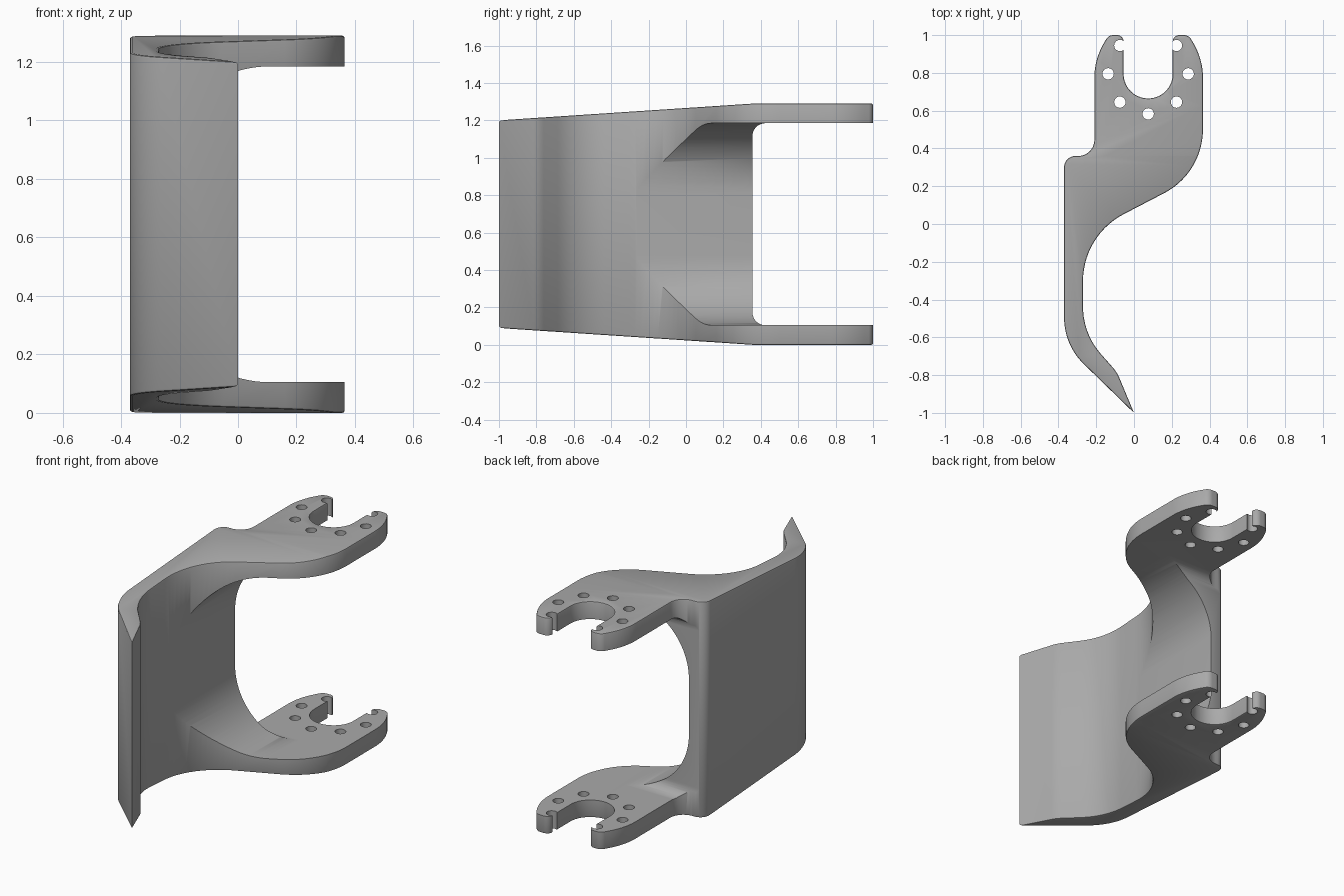
import bpy, bmesh, math
from mathutils import Vector

if "Cube" in bpy.data.objects:
    bpy.data.objects.remove(bpy.data.objects["Cube"], do_unlink=True)

HEIGHT = 1.29
MID = HEIGHT / 2


def rounded(corners, steps=14):
    """Polygon from (u, v, radius) corners, each replaced by a tangent arc."""
    points = []
    for i, (u, v, r) in enumerate(corners):
        here = Vector((u, v))
        if r == 0:
            points.append(here)
            continue
        a = (Vector(corners[i - 1][:2]) - here).normalized()
        b = (Vector(corners[(i + 1) % len(corners)][:2]) - here).normalized()
        half = a.angle(b) / 2
        centre = here + (a + b).normalized() * r / math.sin(half)
        start = here + a * r / math.tan(half) - centre
        end = here + b * r / math.tan(half) - centre
        sweep = math.pi - 2 * half
        for k in range(steps + 1):
            t = k / steps
            arc = start * math.sin((1 - t) * sweep) + end * math.sin(t * sweep)
            points.append(centre + arc / math.sin(sweep))
    return points


def prism(name, points, axis, low, high):
    """Extrude a closed outline along one axis."""
    place = {"x": lambda p, t: (t, p[0], p[1]),
             "y": lambda p, t: (p[0], t, p[1]),
             "z": lambda p, t: (p[0], p[1], t)}[axis]
    bm = bmesh.new()
    rings = [[bm.verts.new(place(p, t)) for p in points] for t in (low, high)]
    for ring in rings:
        bm.faces.new(ring)
    for i in range(len(points)):
        bm.faces.new((rings[0][i - 1], rings[0][i], rings[1][i], rings[1][i - 1]))
    bmesh.ops.recalc_face_normals(bm, faces=bm.faces)
    mesh = bpy.data.meshes.new(name)
    bm.to_mesh(mesh)
    bm.free()
    obj = bpy.data.objects.new(name, mesh)
    bpy.context.collection.objects.link(obj)
    return obj


def combine(target, tool, operation="DIFFERENCE"):
    """Apply a boolean and drop the tool."""
    mod = target.modifiers.new("cut", "BOOLEAN")
    mod.operation, mod.solver, mod.object = operation, "EXACT", tool
    bpy.context.view_layer.objects.active = target
    bpy.ops.object.modifier_apply(modifier=mod.name)
    bpy.data.objects.remove(tool, do_unlink=True)


# Plan outline: curved blade, shoulder and forked mounting arm
outline = rounded([
    (0, -1, 0), (-0.37, -0.64, 0.34), (-0.37, 0.36, 0.06), (-0.21, 0.36, 0.085),
    (-0.21, 0.87, 0.36), (-0.135, 1.0, 0.045), (-0.055, 1.0, 0.035),
    (-0.055, 0.665, 0.129), (0.205, 0.665, 0.129),
    (0.205, 1.0, 0.035), (0.29, 1.0, 0.045), (0.365, 0.87, 0.36),
    (0.365, 0.27, 0.38), (-0.27, -0.06, 0.4), (-0.27, -0.58, 0.38),
    (-0.09, -0.785, 0.2)])
bracket = prism("bracket", outline, "z", 0, HEIGHT)

# Side taper towards the blade edge
taper = [(-1.2, 0.103), (0.36, 0), (1.2, 0), (1.2, HEIGHT), (0.36, HEIGHT),
         (-1.2, HEIGHT - 0.103)]
combine(bracket, prism("taper", taper, "x", -1, 1), "INTERSECT")

# Softened top and bottom rims
bm = bmesh.new()
bm.from_mesh(bracket.data)
bmesh.ops.remove_doubles(bm, verts=bm.verts, dist=0.0005)
rims = [e for e in bm.edges if len(e.link_faces) == 2
        and e.calc_face_angle() > 1
        and abs(e.verts[0].co.z - e.verts[1].co.z) < 0.2]
bmesh.ops.bevel(bm, geom=rims, offset=0.008, segments=2, profile=0.5,
                affect="EDGES", clamp_overlap=False)
bm.to_mesh(bracket.data)
bm.free()

# Rounded hollow between the arms
hollow = rounded([(-0.268, MID - 0.54, 0.375), (1, MID - 0.54, 0),
                  (1, MID + 0.54, 0), (-0.268, MID + 0.54, 0.375)], 24)
combine(bracket, prism("hollow", hollow, "y", -0.36, 1.2))

# Open gap behind the back wall
gap = rounded([(0.355, MID - 0.54, 0.07), (1.2, MID - 0.54, 0),
               (1.2, MID + 0.54, 0), (0.355, MID + 0.54, 0.07)])
combine(bracket, prism("gap", gap, "x", -1, 1))

# Ring of bolt holes around the fork slot
for k in range(7):
    turn = math.radians(135 + 45 * k)
    cx, cy = 0.075 + 0.212 * math.cos(turn), 0.795 + 0.212 * math.sin(turn)
    circle = [(cx + 0.03 * math.cos(a * math.tau / 24),
               cy + 0.03 * math.sin(a * math.tau / 24)) for a in range(24)]
    combine(bracket, prism("hole", circle, "z", -0.5, HEIGHT + 0.5))

# Plain grey finish
grey = bpy.data.materials.new("grey")
grey.use_nodes = True
colour = (0.4, 0.4, 0.4, 1)
grey.diffuse_color = colour
grey.node_tree.nodes["Principled BSDF"].inputs["Base Color"].default_value = colour
bracket.data.materials.clear()
bracket.data.materials.append(grey)
for face in bracket.data.polygons:
    face.material_index = 0
bpy.ops.object.select_all(action="DESELECT")
bracket.select_set(True)
bpy.context.view_layer.objects.active = bracket
bpy.ops.object.shade_smooth_by_angle(angle=math.radians(35))
